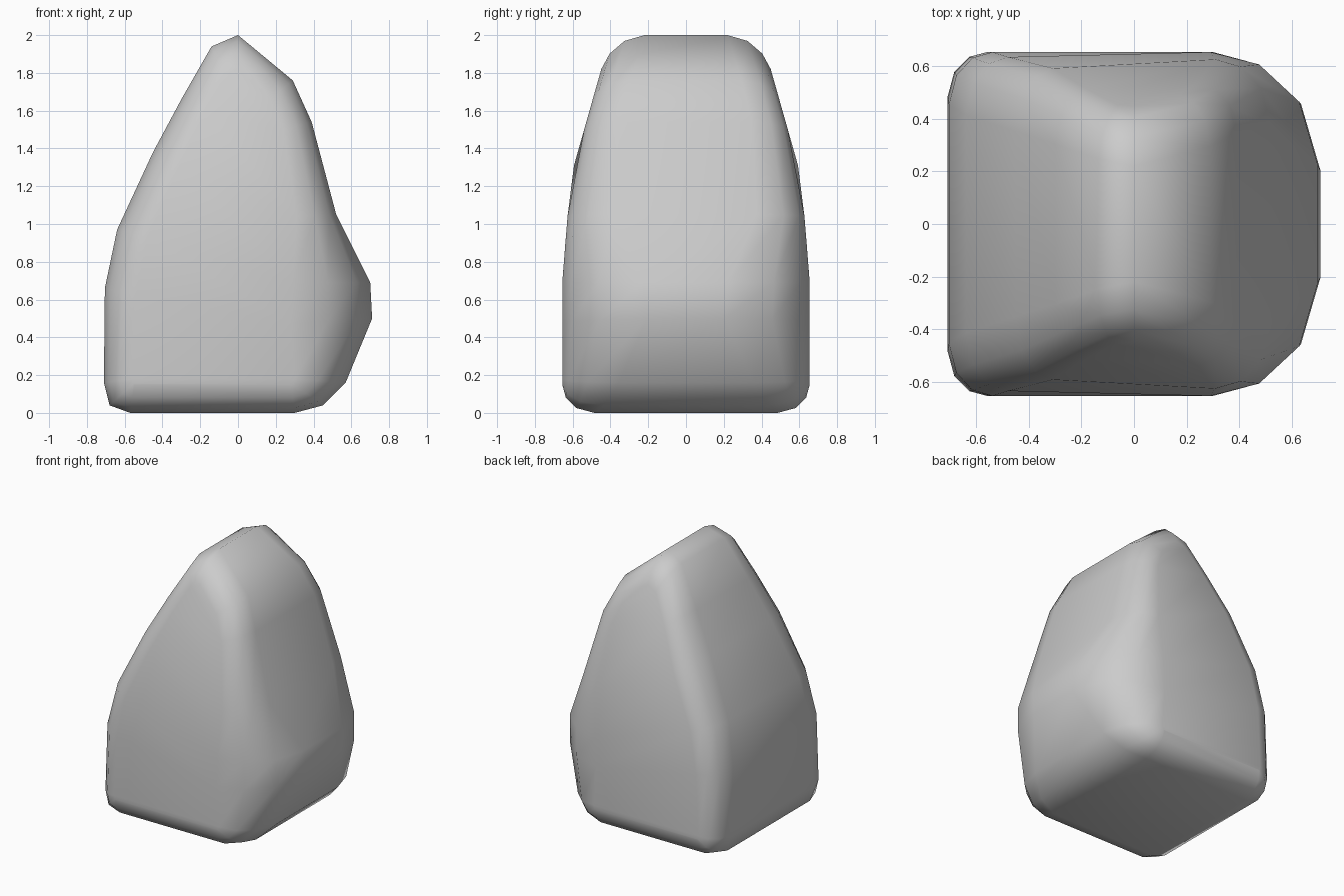
import bpy, bmesh, math

if "Cube" in bpy.data.objects:
    bpy.data.objects.remove(bpy.data.objects["Cube"])

# Front outline (x, z) at full depth, paired with the smaller outline where the
# front/back faces begin, plus the depth of the rounding between the two
right = [((.30, 0), (.28, .15), .17), ((.45, .04), (.29, .155), .22),
         ((.57, .16), (.30, .18), .30), ((.71, .5), (.28, .47), .45),
         ((.70, .69), (.29, .69), .43), ((.52, 1.05), (.31, 1.04), .25),
         ((.39, 1.54), (.24, 1.50), .18), ((.29, 1.76), (.17, 1.66), .17)]
peak = [((0, 2), (0, 1.82), .17)]
left = [((-.57, 0), (-.55, .15), .17), ((-.68, .04), (-.555, .155), .17),
        ((-.71, .16), (-.56, .18), .17), ((-.705, .66), (-.54, .63), .20),
        ((-.64, .97), (-.48, .93), .22), ((-.45, 1.38), (-.31, 1.31), .22),
        ((-.30, 1.66), (-.18, 1.59), .19), ((-.14, 1.94), (-.07, 1.79), .16)]
loop = right + peak + left[::-1]
n = len(loop)

# Half depth of the rock at each height
taper = [(0, .655), (.17, .655), (.7, .655), (1.25, .61), (1.85, .44), (2.0, .39)]


def half_depth(z):
    for (z0, y0), (z1, y1) in zip(taper, taper[1:]):
        if z <= z1:
            return y0 + (y1 - y0) * (z - z0) / (z1 - z0)
    return taper[-1][1]


bm = bmesh.new()


def ring(side, angle):
    inset, sink = 1 - math.sin(angle), 1 - math.cos(angle)
    verts = []
    for p, q, depth in loop:
        x = p[0] + (q[0] - p[0]) * inset
        z = p[1] + (q[1] - p[1]) * inset
        verts.append(bm.verts.new((x, side * (half_depth(z) - depth * sink), z)))
    return verts


# Rings from the front face, around the rounding, to the back face
steps = [math.radians(a) for a in (0, 27, 56, 90)]
rings = [ring(-1, a) for a in steps] + [ring(1, a) for a in reversed(steps)]
for a, b in zip(rings, rings[1:]):
    for i in range(n):
        j = (i + 1) % n
        bm.faces.new((a[i], a[j], b[j], b[i]))

# Front and back faces as ladders of quads between the two sides
for r in (rings[0], rings[-1]):
    half = n // 2
    for i in range(half - 1):
        bm.faces.new((r[i], r[i + 1], r[n - 2 - i], r[n - 1 - i]))
    bm.faces.new((r[half - 1], r[half], r[half + 1]))

bmesh.ops.recalc_face_normals(bm, faces=bm.faces)
for f in bm.faces:
    f.smooth = True
mesh = bpy.data.meshes.new("rock")
bm.to_mesh(mesh)
bm.free()
rock = bpy.data.objects.new("rock", mesh)
bpy.context.collection.objects.link(rock)
